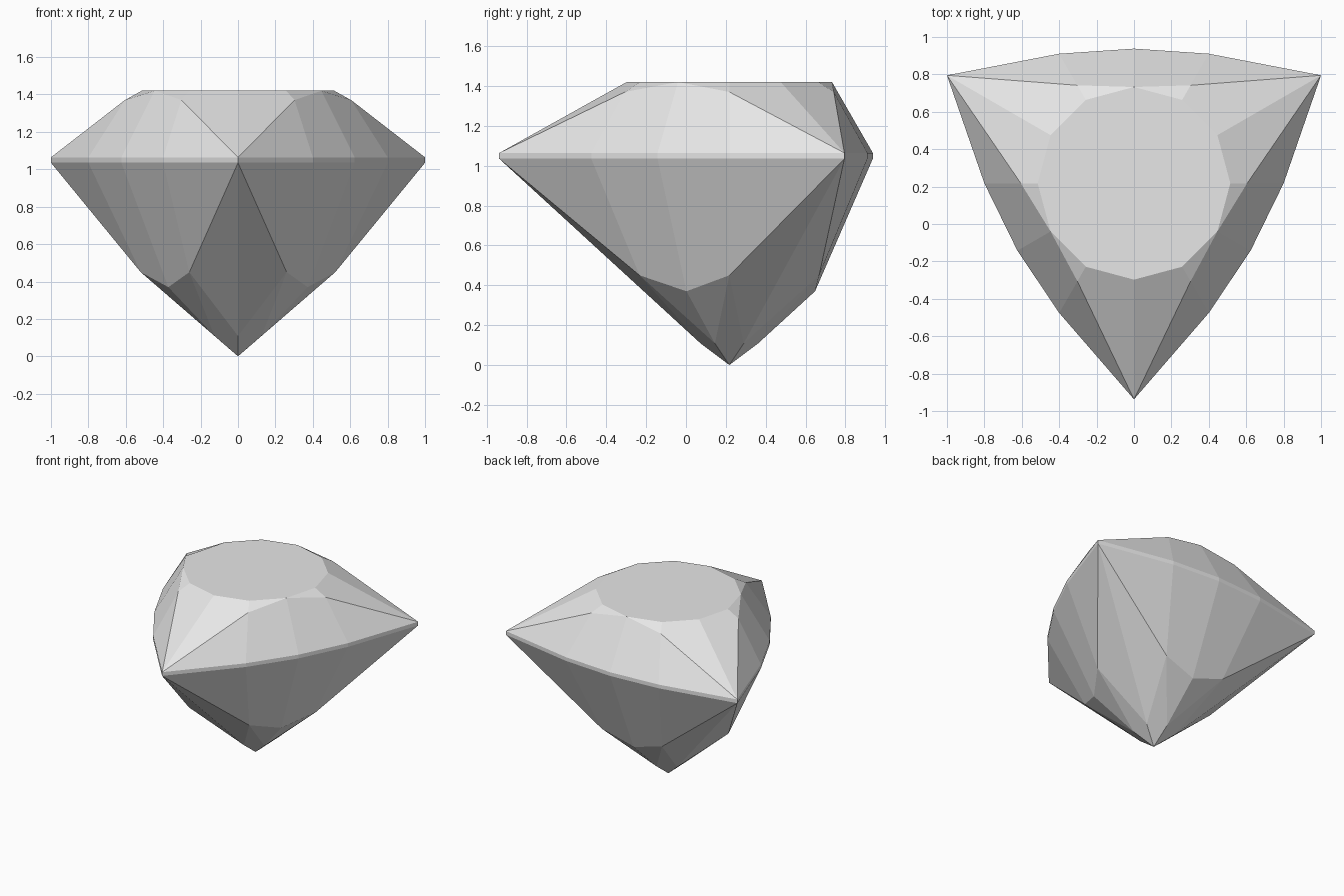
import bpy, bmesh
from math import radians, sin, cos

CENTRE_Y = 0.2175

cube = bpy.data.objects.get("Cube")
if cube:
    bpy.data.objects.remove(cube, do_unlink=True)

# Stone colour
grey = bpy.data.materials.new("pale_grey_stone")
grey.use_nodes = True
colour = (0.8, 0.8, 0.8, 1)
grey.diffuse_color = colour
grey.node_tree.nodes["Principled BSDF"].inputs["Base Color"].default_value = colour

bm = bmesh.new()


def ring(radius, z, start, step):
    """Points evenly spaced round the stone's vertical axis."""
    for angle in range(start, start + 360, step):
        a = radians(angle)
        bm.verts.new((radius * cos(a), CENTRE_Y + radius * sin(a), z))


# Flat twelve-sided table and the crown points just below it
ring(0.515, 1.42, 0, 30)
ring(0.605, 1.37, 0, 60)

# Girdle band: three sharp corners joined by shallow bowed sides
for z in (1.064, 1.035):
    ring(1.1547, z, 30, 120)
    ring(0.80, z, 0, 60)
    ring(0.72, z, 90, 120)

# Pavilion points, narrowing to the culet
ring(0.52, 0.45, 0, 60)
ring(0.43, 0.37, 90, 120)
ring(0.145, 0.109, 30, 60)
bm.verts.new((0, CENTRE_Y, 0))

# Wrap the facets round the points and merge the coplanar triangles
bmesh.ops.convex_hull(bm, input=bm.verts)
bmesh.ops.dissolve_limit(bm, angle_limit=radians(2), verts=bm.verts, edges=bm.edges)
bmesh.ops.recalc_face_normals(bm, faces=bm.faces)

mesh = bpy.data.meshes.new("cut_gemstone")
bm.to_mesh(mesh)
bm.free()
mesh.materials.append(grey)
gem = bpy.data.objects.new("cut_gemstone", mesh)
bpy.context.collection.objects.link(gem)
